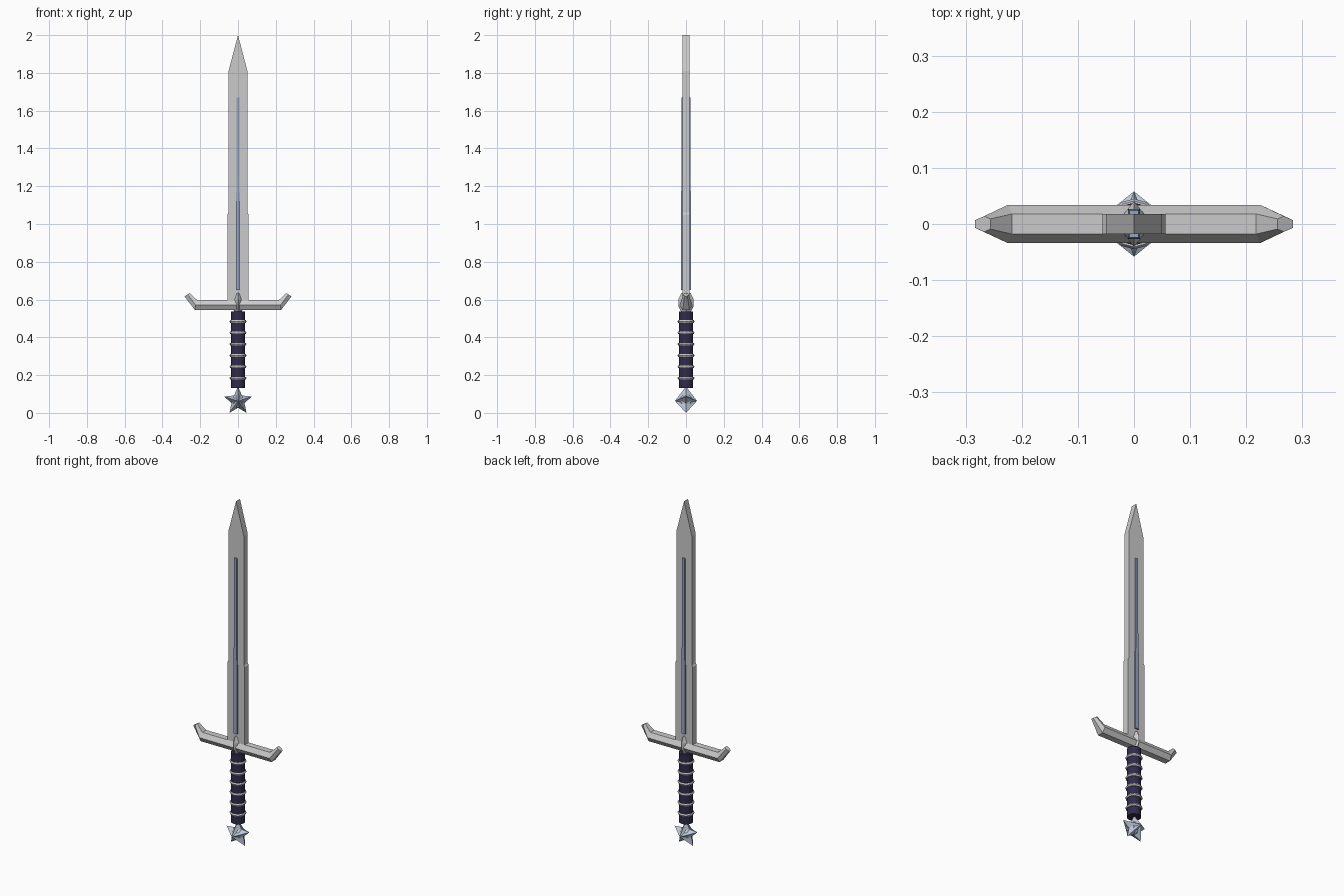
import bpy, bmesh, math

if "Cube" in bpy.data.objects:
    bpy.data.objects.remove(bpy.data.objects["Cube"])


def material(name, rgb):
    m = bpy.data.materials.new(name)
    m.diffuse_color = (*rgb, 1)
    m.use_nodes = True
    m.node_tree.nodes["Principled BSDF"].inputs["Base Color"].default_value = m.diffuse_color
    return m


NAVY = material("navy leather", (0.03, 0.025, 0.07))
BLUE = material("blue steel", (0.3, 0.38, 0.55))
PALE = material("pale blue steel", (0.5, 0.58, 0.72))


def finish(name, bm, mat=None):
    bmesh.ops.recalc_face_normals(bm, faces=bm.faces)
    me = bpy.data.meshes.new(name)
    bm.to_mesh(me)
    bm.free()
    ob = bpy.data.objects.new(name, me)
    bpy.context.collection.objects.link(ob)
    if mat:
        me.materials.append(mat)
    return ob


def loft(name, rings, mat=None):
    """Skin a list of equally sized rings and cap both ends."""
    bm = bmesh.new()
    rows = [[bm.verts.new(p) for p in r] for r in rings]
    n = len(rows[0])
    for a, b in zip(rows, rows[1:]):
        for i in range(n):
            j = (i + 1) % n
            bm.faces.new((a[i], a[j], b[j], b[i]))
    bm.faces.new(rows[0])
    bm.faces.new(rows[-1])
    return finish(name, bm, mat)


def plate(name, half_outline, y, mat=None):
    """Mirror (x, z) points across x = 0 and extrude through -y..y."""
    pts = half_outline + [(-x, z) for x, z in reversed(half_outline) if x > 0]
    return loft(name, [[(x, s * y, z) for x, z in pts] for s in (-1, 1)], mat)


def box_ring(x, y, z):
    return [(-x, -y, z), (x, -y, z), (x, y, z), (-x, y, z)]


# Blade with a flat slab section and a slight step in width
plate("blade", [(0.056, 0.58), (0.056, 1.05), (0.05, 1.06),
                (0.05, 1.81), (0, 2.0)], 0.018)

# Raised central strip, slimmer towards the point
loft("blade_rib", [box_ring(0.011, 0.027, 0.65), box_ring(0.011, 0.027, 1.05),
                   box_ring(0.008, 0.024, 1.25), box_ring(0.008, 0.024, 1.67)], BLUE)


# Cross guard: hexagonal bar with upturned tapered ends
def guard_ring(s, top, mid, low):
    (xt, yt, zt), (xm, ym, zm), (xl, yl, zl) = top, mid, low
    return [(s * xt, -yt, zt), (s * xt, yt, zt), (s * xm, ym, zm),
            (s * xl, yl, zl), (s * xl, -yl, zl), (s * xm, -ym, zm)]


bend = ((0.217, 0.018, 0.598), (0.225, 0.034, 0.571), (0.228, 0.018, 0.544))
tip = ((0.256, 0.009, 0.634), (0.267, 0.014, 0.627), (0.283, 0.007, 0.617))
loft("cross_guard", [guard_ring(-1, *tip), guard_ring(-1, *bend),
                     guard_ring(1, *bend), guard_ring(1, *tip)])

# Diamond-shaped boss at the middle of the guard
loft("guard_boss", [[(x, 0, z), (0, y, z), (-x, 0, z), (0, -y, z)]
                    for x, y, z in ((0.02, 0.025, 0.535), (0.032, 0.041, 0.565),
                                    (0.032, 0.041, 0.6), (0.022, 0.025, 0.634))])

# Leather grip
bpy.ops.mesh.primitive_cylinder_add(vertices=12, radius=0.038, depth=0.405,
                                    location=(0, 0, 0.333))
grip = bpy.context.object
grip.name = "grip"
grip.data.materials.append(NAVY)

# Metal rings around the grip
for i in range(6):
    bpy.ops.mesh.primitive_torus_add(major_segments=12, minor_segments=6,
                                     major_radius=0.037, minor_radius=0.008,
                                     location=(0, 0, 0.184 + 0.06 * i))
    bpy.context.object.name = f"grip_ring_{i + 1}"

# Star pommel: five-pointed outline rising to a point front and back
CZ = 0.063
bm = bmesh.new()
rim = []
for k in range(10):
    r = 0.036 if k % 2 else 0.077
    a = math.pi / 2 + k * math.pi / 5
    rim.append(bm.verts.new((r * math.cos(a), 0, CZ + r * math.sin(a))))
for y in (-0.058, 0.058):
    apex = bm.verts.new((0, y, CZ))
    for k in range(10):
        bm.faces.new((rim[k], rim[(k + 1) % 10], apex))
finish("pommel_star", bm, PALE)

# Faceted core inside the star
bpy.ops.mesh.primitive_uv_sphere_add(segments=8, ring_count=6, radius=0.037,
                                     location=(0, 0, CZ))
core = bpy.context.object
core.name = "pommel_core"
